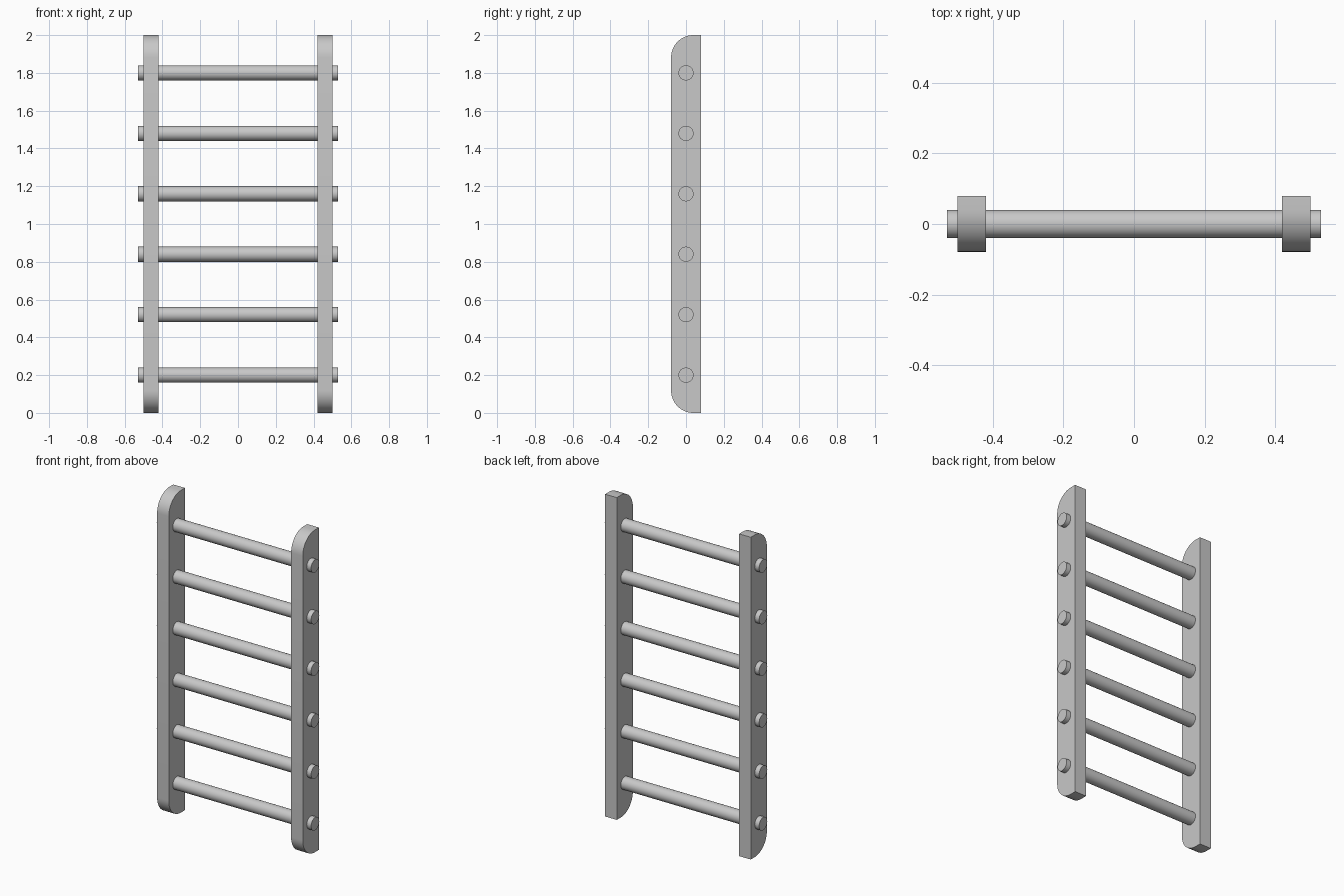
import bpy
import bmesh
import math

cube = bpy.data.objects.get("Cube")
if cube:
    bpy.data.objects.remove(cube, do_unlink=True)

HEIGHT = 2.0
HALF_DEPTH = 0.079
CORNER = 0.118
RAIL_INNER, RAIL_OUTER = 0.42, 0.5
RUNG_RADIUS, RUNG_LENGTH = 0.04, 1.06
RUNG_COUNT, FIRST_RUNG, RUNG_STEP = 6, 0.2, 0.32

grey = bpy.data.materials.new("plain grey")
grey.use_nodes = True
colour = (0.58, 0.58, 0.58, 1)
grey.diffuse_color = colour
grey.node_tree.nodes["Principled BSDF"].inputs["Base Color"].default_value = colour


def finish(obj):
    obj.data.materials.append(grey)
    bpy.ops.object.select_all(action='DESELECT')
    obj.select_set(True)
    bpy.context.view_layer.objects.active = obj
    bpy.ops.object.shade_smooth_by_angle(angle=math.radians(30))


def corner_arc(z_centre, start, steps=12):
    """Quarter circle at a front corner of the rail, as (y, z) points."""
    y_centre = -HALF_DEPTH + CORNER
    angles = [start + math.pi / 2 * i / steps for i in range(steps + 1)]
    return [(y_centre + CORNER * math.cos(a), z_centre + CORNER * math.sin(a))
            for a in angles]


def make_rail(name, x_start):
    # Side profile: square back, rounded front corners
    profile = [(HALF_DEPTH, 0), (HALF_DEPTH, HEIGHT)]
    profile += corner_arc(HEIGHT - CORNER, math.pi / 2)
    profile += corner_arc(CORNER, math.pi)
    bm = bmesh.new()
    face = bm.faces.new([bm.verts.new((x_start, y, z)) for y, z in profile])
    grown = bmesh.ops.extrude_face_region(bm, geom=[face])
    verts = [g for g in grown["geom"] if isinstance(g, bmesh.types.BMVert)]
    bmesh.ops.translate(bm, verts=verts, vec=(RAIL_OUTER - RAIL_INNER, 0, 0))
    bmesh.ops.recalc_face_normals(bm, faces=bm.faces)
    mesh = bpy.data.meshes.new(name)
    bm.to_mesh(mesh)
    bm.free()
    obj = bpy.data.objects.new(name, mesh)
    bpy.context.collection.objects.link(obj)
    finish(obj)


# Side rails
make_rail("left_rail", RAIL_INNER)
make_rail("right_rail", -RAIL_OUTER)

# Round rungs passing through both rails
for i in range(RUNG_COUNT):
    bpy.ops.mesh.primitive_cylinder_add(
        vertices=32, radius=RUNG_RADIUS, depth=RUNG_LENGTH,
        location=(0, 0, FIRST_RUNG + i * RUNG_STEP),
        rotation=(0, math.pi / 2, 0))
    rung = bpy.context.object
    rung.name = f"rung_{i + 1}"
    finish(rung)
